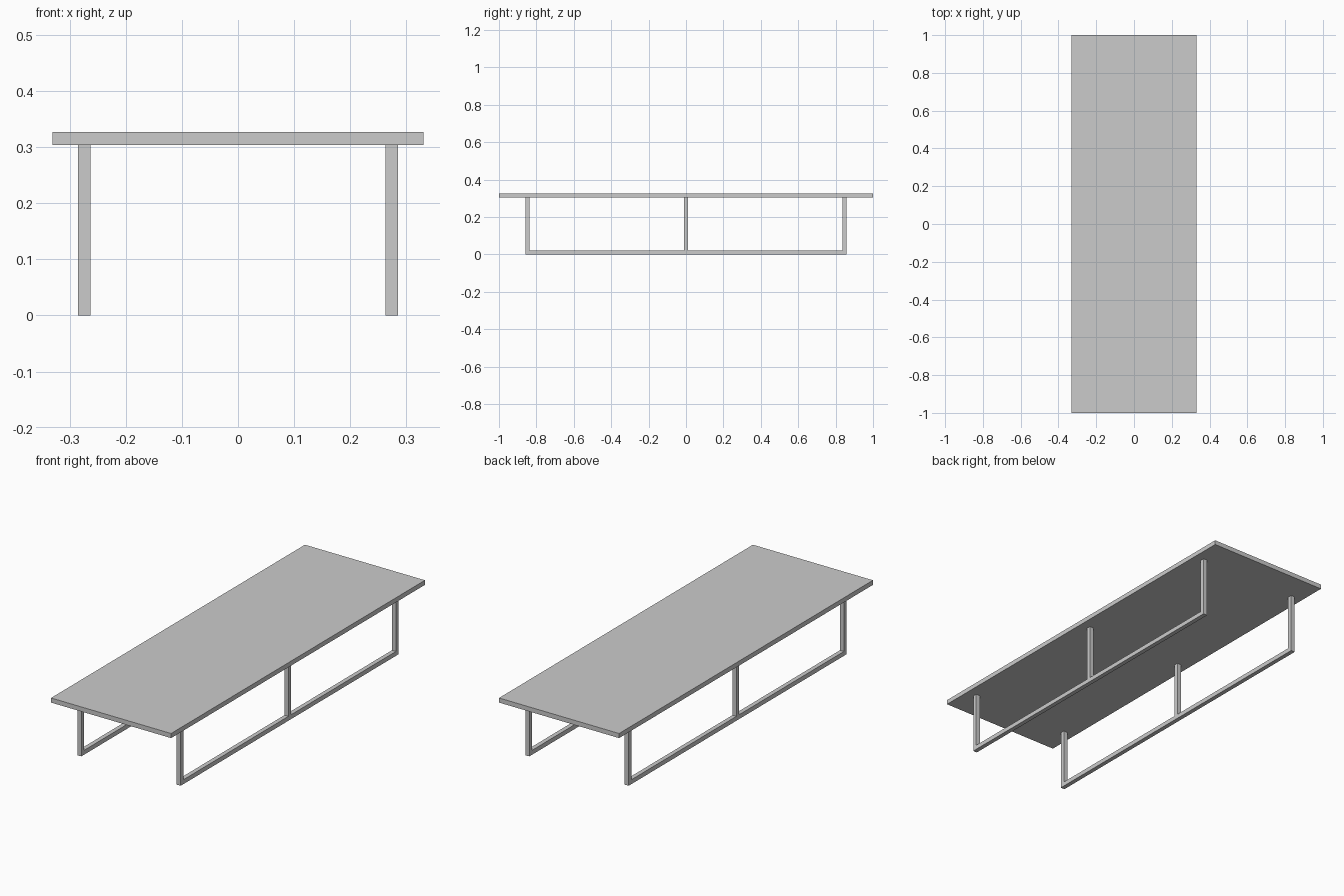
import bpy, bmesh

if "Cube" in bpy.data.objects:
    bpy.data.objects.remove(bpy.data.objects["Cube"])

TOP_Z, UNDER_Z = 0.327, 0.304   # tabletop upper and lower faces
BAR = 0.022                     # square bar thickness
END_Y = 0.859                   # outer end of each frame
FRAME_X = 0.274                 # centre line of each frame


def finish(name, bm):
    bmesh.ops.recalc_face_normals(bm, faces=bm.faces)
    mesh = bpy.data.meshes.new(name)
    bm.to_mesh(mesh)
    bm.free()
    obj = bpy.data.objects.new(name, mesh)
    bpy.context.collection.objects.link(obj)
    return obj


def box(name, x, y, z):
    bm = bmesh.new()
    bmesh.ops.create_cube(bm, size=1)
    for v in bm.verts:
        v.co = [lo + (c + 0.5) * (hi - lo) for c, (lo, hi) in zip(v.co, (x, y, z))]
    return finish(name, bm)


def u_frame(name, x):
    # U-shaped profile in the YZ plane, extruded to the bar width
    e, i = END_Y, END_Y - BAR
    profile = [(-e, UNDER_Z), (-e, 0), (e, 0), (e, UNDER_Z),
               (i, UNDER_Z), (i, BAR), (-i, BAR), (-i, UNDER_Z)]
    bm = bmesh.new()
    face = bm.faces.new([bm.verts.new((x - BAR / 2, y, z)) for y, z in profile])
    ext = bmesh.ops.extrude_face_region(bm, geom=[face], use_keep_orig=True)
    verts = [g for g in ext["geom"] if isinstance(g, bmesh.types.BMVert)]
    bmesh.ops.translate(bm, verts=verts, vec=(BAR, 0, 0))
    return finish(name, bm)


# Flat slab top
box("tabletop", (-0.331, 0.331), (-1, 1), (UNDER_Z, TOP_Z))

# One U frame and one middle post on each long side
for side, s in (("left", -1), ("right", 1)):
    x = s * FRAME_X
    u_frame(side + "_leg_frame", x)
    box(side + "_middle_post", (x - BAR / 2, x + BAR / 2), (-0.01, 0.01), (BAR, UNDER_Z))
